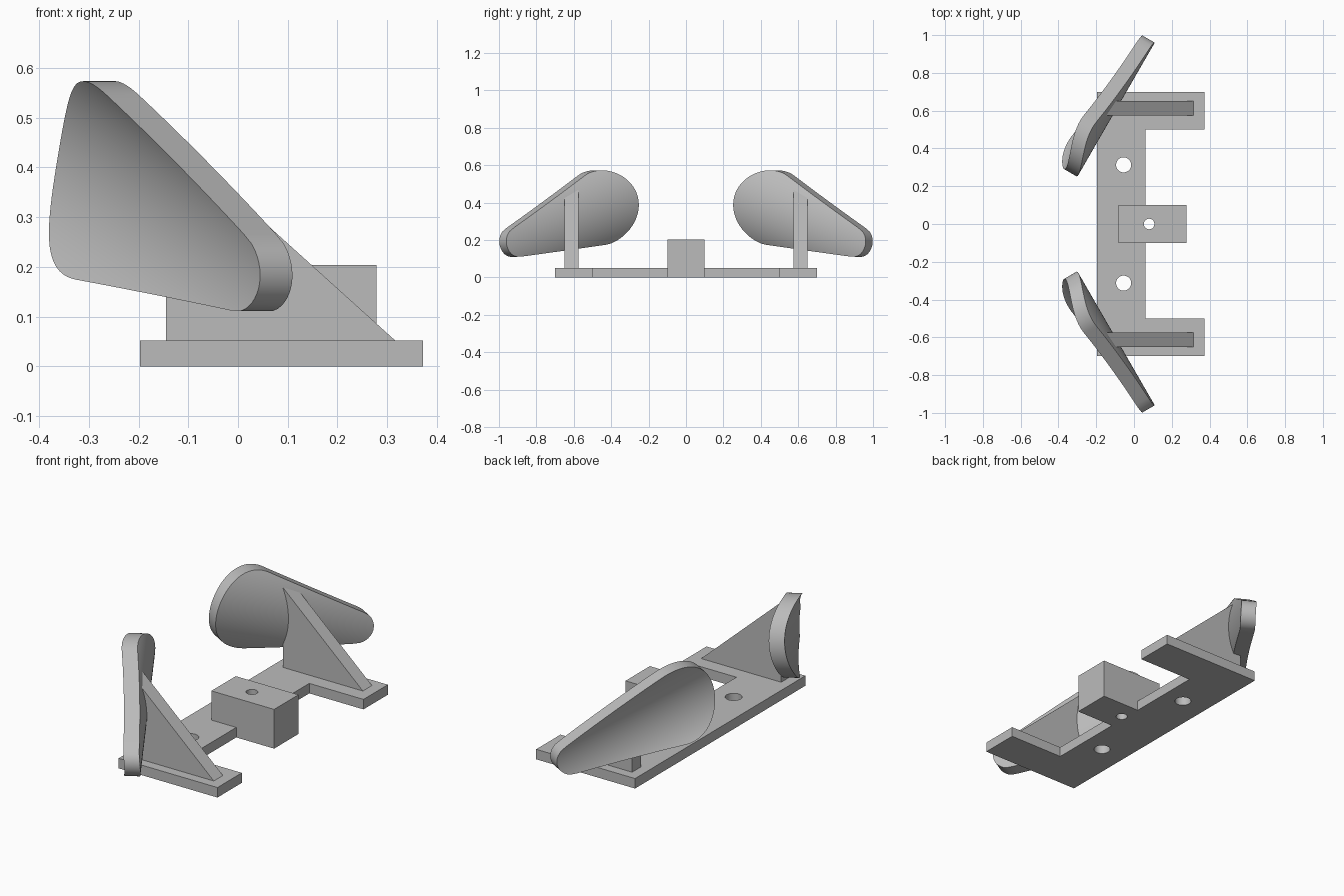
import bpy, bmesh
from math import sin, cos, pi, sqrt, hypot, atan2, radians
from mathutils import Vector

old = bpy.data.objects.get("Cube")
if old:
    bpy.data.objects.remove(old, do_unlink=True)

GREY = (0.5, 0.5, 0.5, 1)
grey = bpy.data.materials.new("plain_grey")
grey.use_nodes = True
grey.diffuse_color = GREY
grey.node_tree.nodes["Principled BSDF"].inputs["Base Color"].default_value = GREY


def finish(name, bm):
    bmesh.ops.recalc_face_normals(bm, faces=bm.faces)
    mesh = bpy.data.meshes.new(name)
    bm.to_mesh(mesh)
    bm.free()
    mesh.materials.append(grey)
    ob = bpy.data.objects.new(name, mesh)
    bpy.context.collection.objects.link(ob)
    return ob


def prism(name, points, shift):
    """Extrude a closed 3D outline along shift."""
    bm = bmesh.new()
    face = bm.faces.new([bm.verts.new(p) for p in points])
    out = bmesh.ops.extrude_face_region(bm, geom=[face], use_keep_orig=True)
    verts = [g for g in out["geom"] if isinstance(g, bmesh.types.BMVert)]
    bmesh.ops.translate(bm, verts=verts, vec=Vector(shift))
    return finish(name, bm)


def select_only(ob):
    bpy.ops.object.select_all(action='DESELECT')
    ob.select_set(True)
    bpy.context.view_layer.objects.active = ob


def combine(target, tool, operation):
    mod = target.modifiers.new("combine", 'BOOLEAN')
    mod.operation = operation
    mod.solver = 'EXACT'
    mod.object = tool
    select_only(target)
    bpy.ops.object.modifier_apply(modifier=mod.name)
    bpy.data.objects.remove(tool, do_unlink=True)


def smooth(ob):
    select_only(ob)
    bpy.ops.object.shade_smooth_by_angle(angle=radians(30))


# Base: C-shaped plate joined with the centre block, then drilled
half = [(0.06, 0.5), (0.372, 0.5), (0.372, 0.7), (-0.197, 0.7)]
outline = half + [(x, -y) for x, y in reversed(half)]
base = prism("base", [(x, y, 0) for x, y in outline], (0, 0, 0.052))
block = [(-0.083, -0.1, 0), (0.278, -0.1, 0), (0.278, 0.1, 0), (-0.083, 0.1, 0)]
combine(base, prism("centre_block", block, (0, 0, 0.204)), 'UNION')
for x, y, r in ((-0.055, 0.313, 0.04), (-0.055, -0.313, 0.04), (0.08, 0, 0.028)):
    ring = [(x + r * cos(k * pi / 20), y + r * sin(k * pi / 20), -0.1) for k in range(40)]
    combine(base, prism("drill", ring, (0, 0, 0.5)), 'DIFFERENCE')
smooth(base)

# Paddle outline: hull of a big and a small circle, in (along, height)
BIG, SMALL = 0.2, 0.08
BIG_C, SMALL_C = Vector((0.2, 0.373)), Vector((0.74, 0.19))
SPAN = (SMALL_C - BIG_C).length
TILT = atan2(SMALL_C.y - BIG_C.y, SMALL_C.x - BIG_C.x)
COS_T = (BIG - SMALL) / SPAN
SIN_T = sqrt(1 - COS_T ** 2)
BEND, THICK, STEPS = 0.36, 0.075, 60


def far_end(s):
    s = abs(s)
    if s <= SMALL * SIN_T:
        return SPAN + sqrt(SMALL ** 2 - s * s)
    if s <= BIG * SIN_T:
        return (BIG - s * SIN_T) / COS_T
    return sqrt(max(0, BIG ** 2 - s * s))


def paddle(name, side):
    along = Vector((0.5, 0.866 * side, 0))
    outward = Vector((-0.866, 0.5 * side, 0))
    start = Vector((-0.3, 0.25 * side, 0))

    def place(a, s):
        u = BIG_C.x + a * cos(TILT) - s * sin(TILT)
        z = BIG_C.y + a * sin(TILT) + s * cos(TILT)
        n = BEND - sqrt(BEND ** 2 - s * s)
        return start + along * u + outward * n + Vector((0, 0, z))

    bm = bmesh.new()
    rows = []
    for k in range(STEPS + 1):
        t = -pi / 2 + pi * k / STEPS
        s = BIG * sin(t)
        rows.append([bm.verts.new(place(-BIG * cos(t), s)), bm.verts.new(place(far_end(s), s))])
    for (a, b), (c, d) in zip(rows, rows[1:]):
        bm.faces.new((a, b, d, c))
    bmesh.ops.remove_doubles(bm, verts=bm.verts, dist=0.0002)
    out = bmesh.ops.extrude_face_region(bm, geom=bm.faces[:], use_keep_orig=True)
    verts = [g for g in out["geom"] if isinstance(g, bmesh.types.BMVert)]
    bmesh.ops.translate(bm, verts=verts, vec=outward * THICK)
    smooth(finish(name, bm))


# Paddles and the triangular fins that carry them
for side, end in ((-1, "front"), (1, "back")):
    paddle(end + "_paddle", side)
    y = 0.575 * side
    fin = [(-0.145, y, 0.05), (0.318, y, 0.05), (-0.145, y, 0.468)]
    prism(end + "_fin", fin, (0, 0.075 * side, 0))
